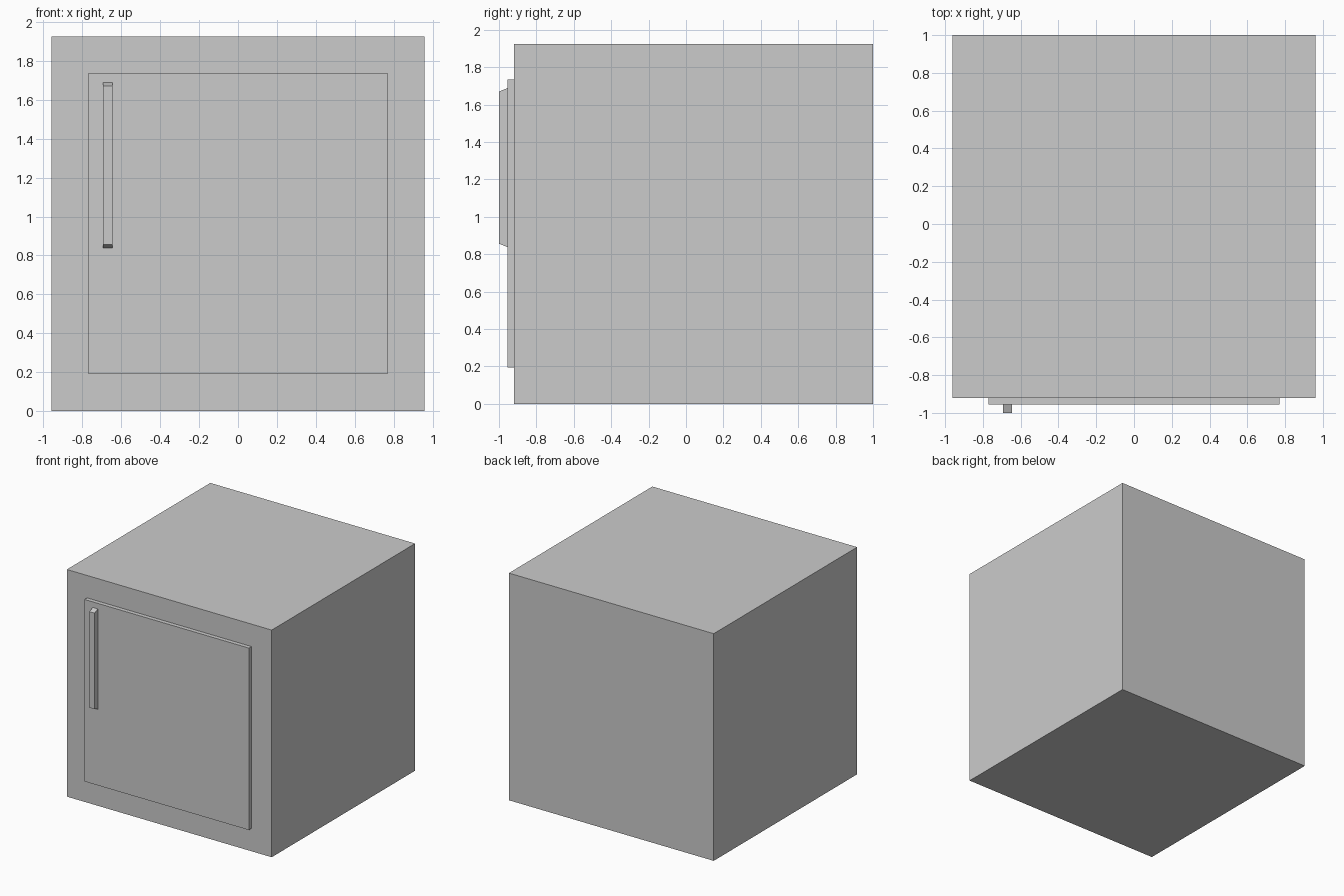
import bpy, bmesh

if "Cube" in bpy.data.objects:
    bpy.data.objects.remove(bpy.data.objects["Cube"])


def box(name, x, y, z, front_inset=0.0):
    """Box from (min, max) ranges; front_inset tapers the ends at the -y face."""
    bm = bmesh.new()
    bmesh.ops.create_cube(bm, size=1)
    for v in bm.verts:
        is_front, is_top = v.co.y < 0, v.co.z > 0
        v.co = (x[v.co.x > 0], y[v.co.y > 0], z[is_top])
        if is_front:
            v.co.z += -front_inset if is_top else front_inset
    mesh = bpy.data.meshes.new(name)
    bm.to_mesh(mesh)
    bm.free()
    obj = bpy.data.objects.new(name, mesh)
    bpy.context.collection.objects.link(obj)
    return obj


# Cabinet body
box("cabinet_body", (-0.96, 0.96), (-0.92, 1.0), (0.0, 1.925))
# Raised door panel
box("door_panel", (-0.77, 0.77), (-0.955, -0.92), (0.193, 1.735))
# Vertical handle with slanted ends
box("door_handle", (-0.693, -0.645), (-1.0, -0.955), (0.838, 1.688), 0.018)
